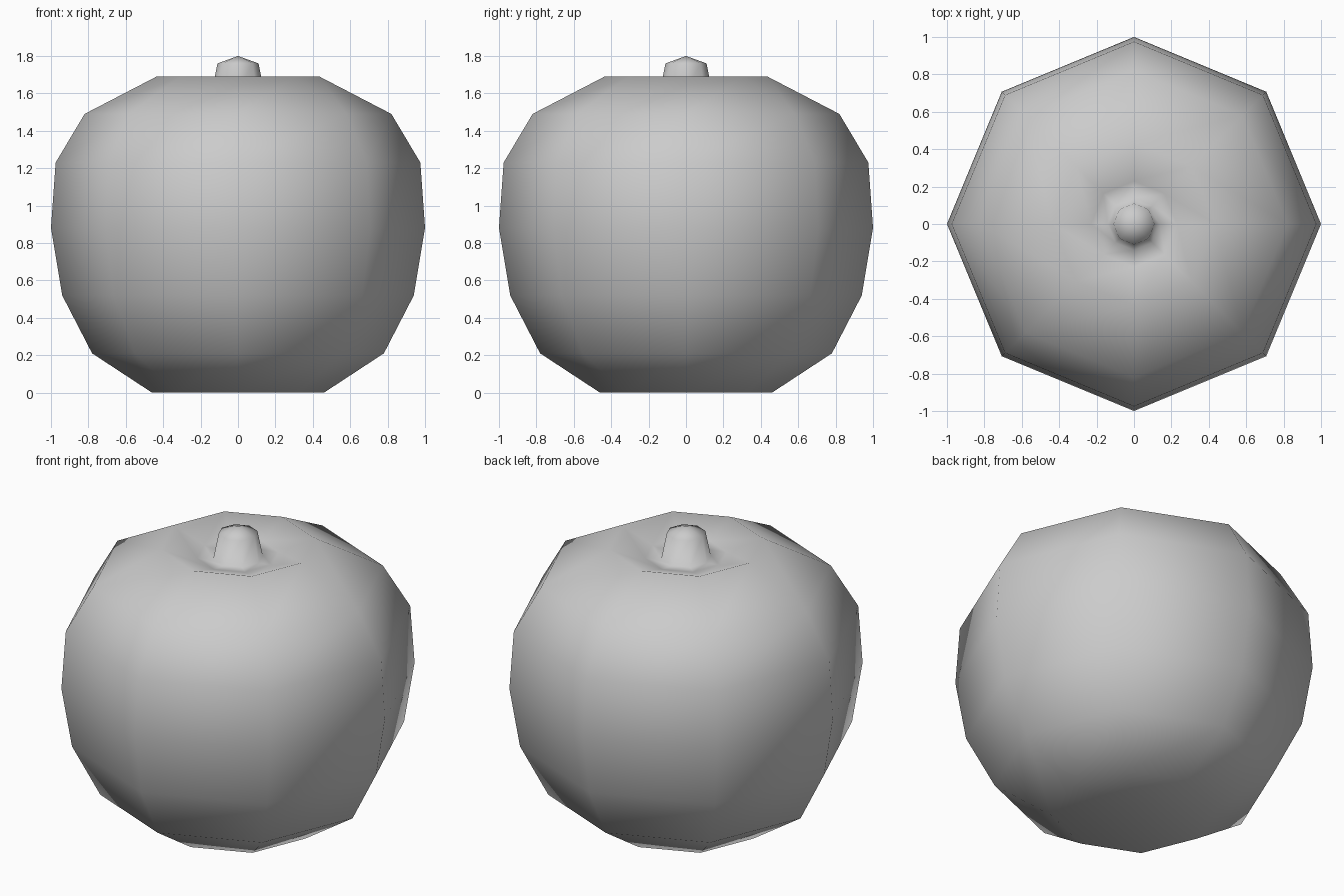
import bpy, bmesh, math

if "Cube" in bpy.data.objects:
    bpy.data.objects.remove(bpy.data.objects["Cube"])

SIDES = 8

def lathe(name, profile):
    """Revolve (radius, z) points around z; radius 0 becomes a pole."""
    bm = bmesh.new()
    rings = []
    for r, z in profile:
        if r == 0:
            rings.append([bm.verts.new((0, 0, z))] * SIDES)
        else:
            rings.append([bm.verts.new((r * math.cos(math.tau * i / SIDES),
                                        r * math.sin(math.tau * i / SIDES), z))
                          for i in range(SIDES)])
    for low, high in zip(rings, rings[1:]):
        for i in range(SIDES):
            j = (i + 1) % SIDES
            corners = [low[i], low[j], high[j], high[i]]
            bm.faces.new(list(dict.fromkeys(corners)))
    bmesh.ops.recalc_face_normals(bm, faces=bm.faces)
    for f in bm.faces:
        f.smooth = True
    mesh = bpy.data.meshes.new(name)
    bm.to_mesh(mesh)
    bm.free()
    obj = bpy.data.objects.new(name, mesh)
    bpy.context.collection.objects.link(obj)
    return obj

# Rounded fruit body, dimpled underneath and on top, with a stub stem
lathe("fruit", [
    (0, 0.05), (0.46, 0), (0.78, 0.21), (0.94, 0.52), (1.0, 0.88),
    (0.975, 1.23), (0.82, 1.49), (0.435, 1.69),   # outer wall
    (0.23, 1.62), (0.14, 1.61),                   # top dimple
    (0.11, 1.76), (0, 1.80),                      # stem
])
